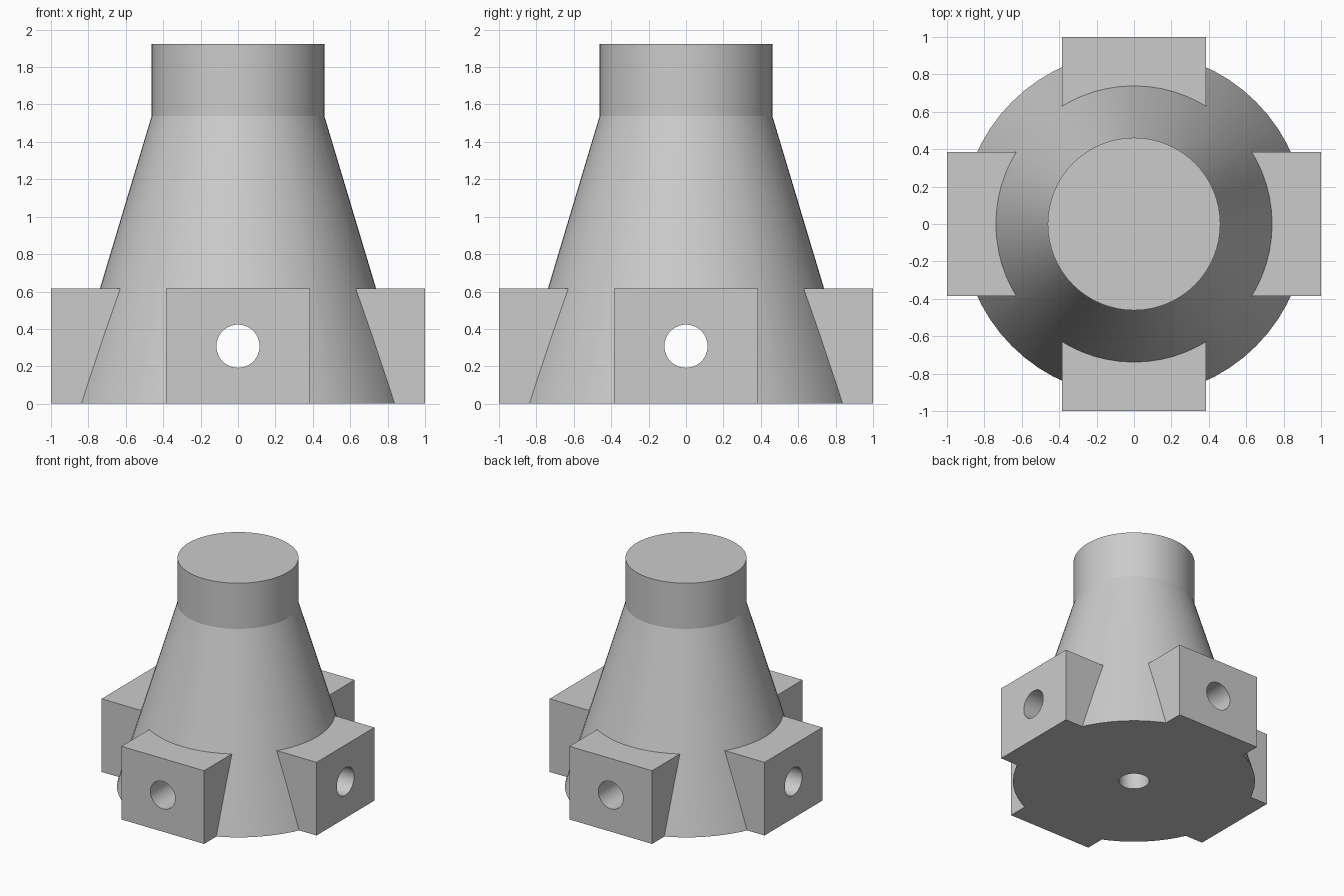
import bpy
from math import pi

if "Cube" in bpy.data.objects:
    bpy.data.objects.remove(bpy.data.objects["Cube"], do_unlink=True)

U = 1 / 26            # design unit
HEIGHT = 50 * U
BORE = 3 * U
BLOCK_W, BLOCK_H = 20 * U, 16 * U
SIDES = 64

grey = bpy.data.materials.new("grey")
grey.use_nodes = True
colour = (0.6, 0.6, 0.6, 1)
grey.diffuse_color = colour
grey.node_tree.nodes["Principled BSDF"].inputs["Base Color"].default_value = colour


def revolve(name, profile):
    """Closed solid of revolution from (radius, height) rings."""
    verts, faces = [], []
    from_angle = [2 * pi * i / SIDES for i in range(SIDES)]
    for r, z in profile:
        verts += [(r * cos(a), r * sin(a), z) for a in from_angle]
    for k in range(len(profile) - 1):
        for i in range(SIDES):
            j = (i + 1) % SIDES
            a, b = k * SIDES, (k + 1) * SIDES
            faces.append((a + i, a + j, b + j, b + i))
    faces.append(tuple(reversed(range(SIDES))))
    faces.append(tuple(range((len(profile) - 1) * SIDES, len(verts))))
    mesh = bpy.data.meshes.new(name)
    mesh.from_pydata(verts, [], faces)
    obj = bpy.data.objects.new(name, mesh)
    bpy.context.collection.objects.link(obj)
    return obj


def box(name, size, centre):
    bpy.ops.mesh.primitive_cube_add(size=1, location=centre)
    obj = bpy.context.object
    obj.name = name
    obj.scale = size
    return obj


def bore(name, centre, rotation):
    bpy.ops.mesh.primitive_cylinder_add(vertices=SIDES, radius=BORE, depth=3,
                                        location=centre, rotation=rotation)
    bpy.context.object.name = name
    return bpy.context.object


def combine(target, tool, operation):
    """Apply a boolean and discard the tool."""
    mod = target.modifiers.new(operation.lower(), "BOOLEAN")
    mod.operation, mod.solver, mod.object = operation, "EXACT", tool
    bpy.context.view_layer.objects.active = target
    bpy.ops.object.modifier_apply(modifier=mod.name)
    bpy.data.objects.remove(tool, do_unlink=True)


from math import cos, sin

# Tapered body with a straight neck
hub = revolve("conical_hub", [(24 * U, 0), (12 * U, 40 * U), (12 * U, HEIGHT)])

# Crossed bars form the four mounting blocks
mid = (0, 0, BLOCK_H / 2)
combine(hub, box("side_blocks", (2, BLOCK_W, BLOCK_H), mid), "UNION")
combine(hub, box("front_back_blocks", (BLOCK_W, 2, BLOCK_H), mid), "UNION")

# Through holes along all three axes
for name, rotation in (("bore_z", (0, 0, 0)), ("bore_y", (pi / 2, 0, 0)),
                       ("bore_x", (0, pi / 2, 0))):
    combine(hub, bore(name, mid, rotation), "DIFFERENCE")

# Surface finish
hub.data.materials.clear()
hub.data.materials.append(grey)
bpy.ops.object.select_all(action="DESELECT")
hub.select_set(True)
bpy.context.view_layer.objects.active = hub
bpy.ops.object.shade_smooth_by_angle(angle=pi / 12)
